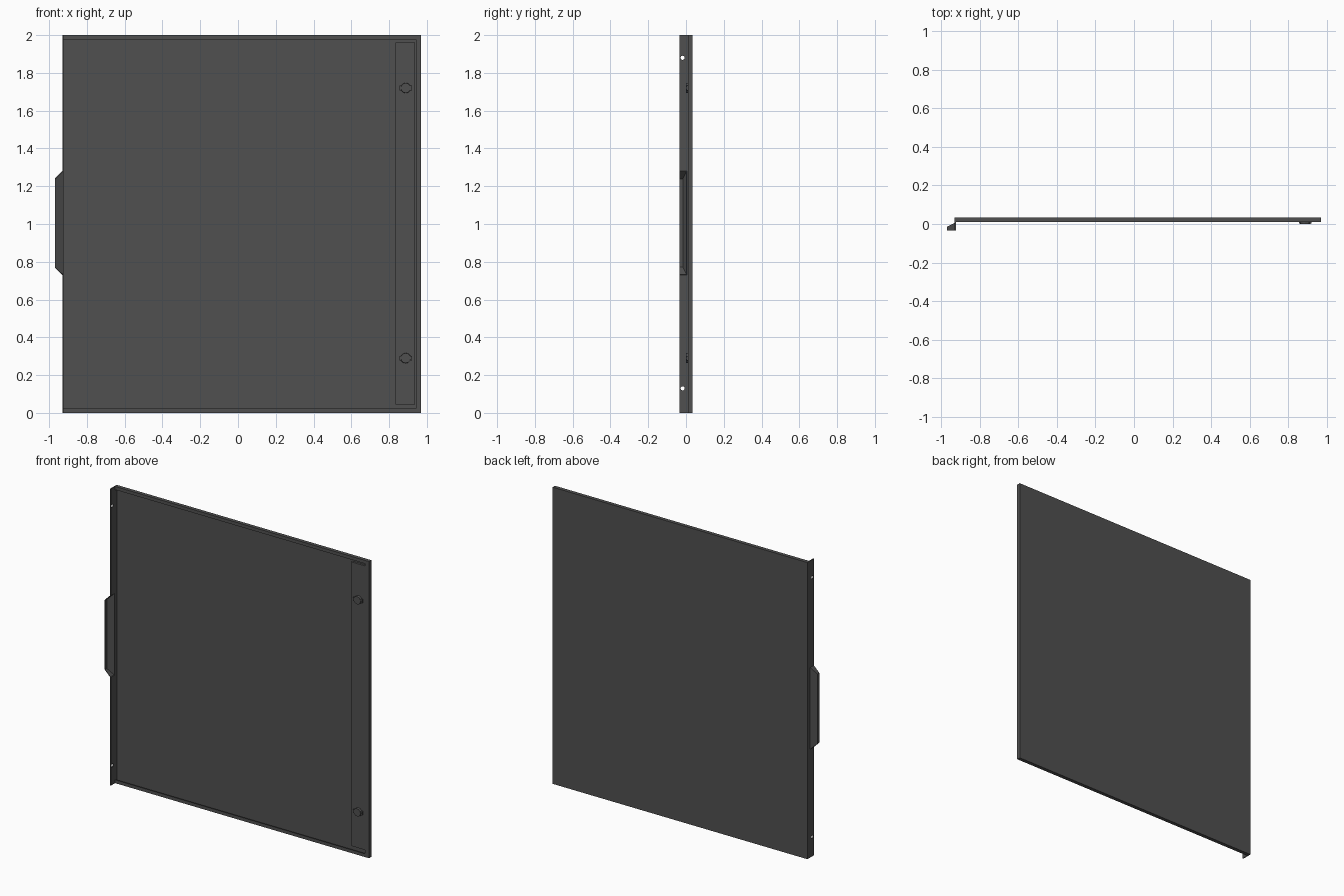
import bpy, bmesh, math
from mathutils import Vector

if "Cube" in bpy.data.objects:
    bpy.data.objects.remove(bpy.data.objects["Cube"])

X0, X1, H = -0.93, 0.97, 2.0      # panel left, right, height
BACK, RIM, FRONT = 0.035, 0.01, -0.035
T = 0.006                         # sheet thickness

dark = bpy.data.materials.new("dark_metal")
dark.diffuse_color = (0.08, 0.08, 0.08, 1)
dark.use_nodes = True
dark.node_tree.nodes["Principled BSDF"].inputs["Base Color"].default_value = dark.diffuse_color


def add_object(name, bm):
    me = bpy.data.meshes.new(name)
    bm.to_mesh(me)
    bm.free()
    ob = bpy.data.objects.new(name, me)
    bpy.context.collection.objects.link(ob)
    me.materials.append(dark)
    return ob


def sheet(name, quads, thick):
    """Welded open sheet, thickened inward; the first face must face outward."""
    bm = bmesh.new()
    for q in quads:
        bm.faces.new([bm.verts.new(p) for p in q])
    bmesh.ops.remove_doubles(bm, verts=bm.verts, dist=1e-5)
    ob = add_object(name, bm)
    m = ob.modifiers.new("thickness", 'SOLIDIFY')
    m.thickness = thick
    m.offset = -1
    m.use_even_offset = True
    return ob


def prism(name, pts, direction):
    """Flat outline extruded along a direction."""
    bm = bmesh.new()
    f = bm.faces.new([bm.verts.new(p) for p in pts])
    r = bmesh.ops.extrude_face_region(bm, geom=[f])
    vs = [v for v in r["geom"] if isinstance(v, bmesh.types.BMVert)]
    bmesh.ops.translate(bm, verts=vs, vec=Vector(direction))
    bmesh.ops.recalc_face_normals(bm, faces=bm.faces)
    return add_object(name, bm)


def box(name, x, y, z):
    return prism(name, [(x[0], y[0], z[0]), (x[1], y[0], z[0]),
                        (x[1], y[0], z[1]), (x[0], y[0], z[1])],
                 (0, y[1] - y[0], 0))


def cylinder(name, r1, r2, depth, loc, rot, n):
    bpy.ops.mesh.primitive_cone_add(vertices=n, radius1=r1, radius2=r2,
                                    depth=depth, location=loc, rotation=rot)
    ob = bpy.context.object
    ob.name = name
    ob.data.materials.append(dark)
    return ob


# Main panel with mitred folded rims on the bottom, right and top
outer = [(X0, 0), (X1, 0), (X1, H), (X0, H)]
inner = [(X0, 0.022), (X1 - 0.028, 0.022), (X1 - 0.028, H - 0.022), (X0, H - 0.022)]
rings = [[(x, BACK, z) for x, z in outer],
         [(x, RIM, z) for x, z in outer],
         [(x, RIM, z) for x, z in inner]]
quads = [list(reversed(rings[0]))]
for a, b in zip(rings, rings[1:]):
    for i in range(3):
        quads.append([a[i], a[i + 1], b[i + 1], b[i]])
# winding: back face looks to +y, rims look outward
quads[1:] = [list(reversed(q)) for q in quads[1:]]


def face_out(q):
    n = (Vector(q[1]) - Vector(q[0])).cross(Vector(q[2]) - Vector(q[1]))
    c = sum((Vector(p) for p in q), Vector()) / 4 - Vector((0, 0.02, 1))
    flat_y = abs(n.y) > 0.9 * n.length
    return (n.y * c.y if flat_y else n.dot(c)) > 0


quads = [q if face_out(q) else q[::-1] for q in quads]
sheet("side_panel", quads, T)

# Left flange, notched for the finger pull
ZA, ZB, NY = 0.73, 1.28, 0.005
flange = prism("left_flange", [(X0, y, z) for y, z in (
    (BACK, 0), (BACK, H), (FRONT, H), (FRONT, ZB),
    (NY, ZB), (NY, ZA), (FRONT, ZA), (FRONT, 0))], (T, 0, 0))

# Screw holes through the flange
for z in (0.13, 1.88):
    cut = cylinder("screw_hole_cutter", 0.011, 0.011, 0.05, (X0, -0.018, z),
                   (0, math.pi / 2, 0), 20)
    cut.hide_render = True
    cut.hide_set(True)
    m = flange.modifiers.new("screw_hole", 'BOOLEAN')
    m.operation = 'DIFFERENCE'
    m.object = cut

# Scooped finger pull, open to the front and to the panel side
XP, DZ = -0.97, 0.04


def pull_end(z, zo):
    return [(X0, NY, z), (XP, -0.015, zo), (XP, FRONT, zo), (X0, FRONT, z)]


lo, hi = pull_end(ZA, ZA + DZ), pull_end(ZB, ZB - DZ)
sheet("finger_pull", [[lo[0], lo[1], hi[1], hi[0]],
                      [lo[1], lo[2], hi[2], hi[1]],
                      lo[::-1], hi], 0.004)

# Mounting strip along the right edge
box("mounting_strip", (0.835, 0.938), (0.015, BACK - T), (0.045, 1.96))

# Cross-shaped studs on the strip
for i, z in enumerate((0.29, 1.72)):
    stud = cylinder(f"stud_{i}", 0.028, 0.026, 0.018, (0.888, 0.009, z),
                    (math.pi / 2, 0, 0), 12)
    box(f"stud_wings_{i}", (0.855, 0.921), (0.003, 0.018), (z - 0.012, z + 0.012))
